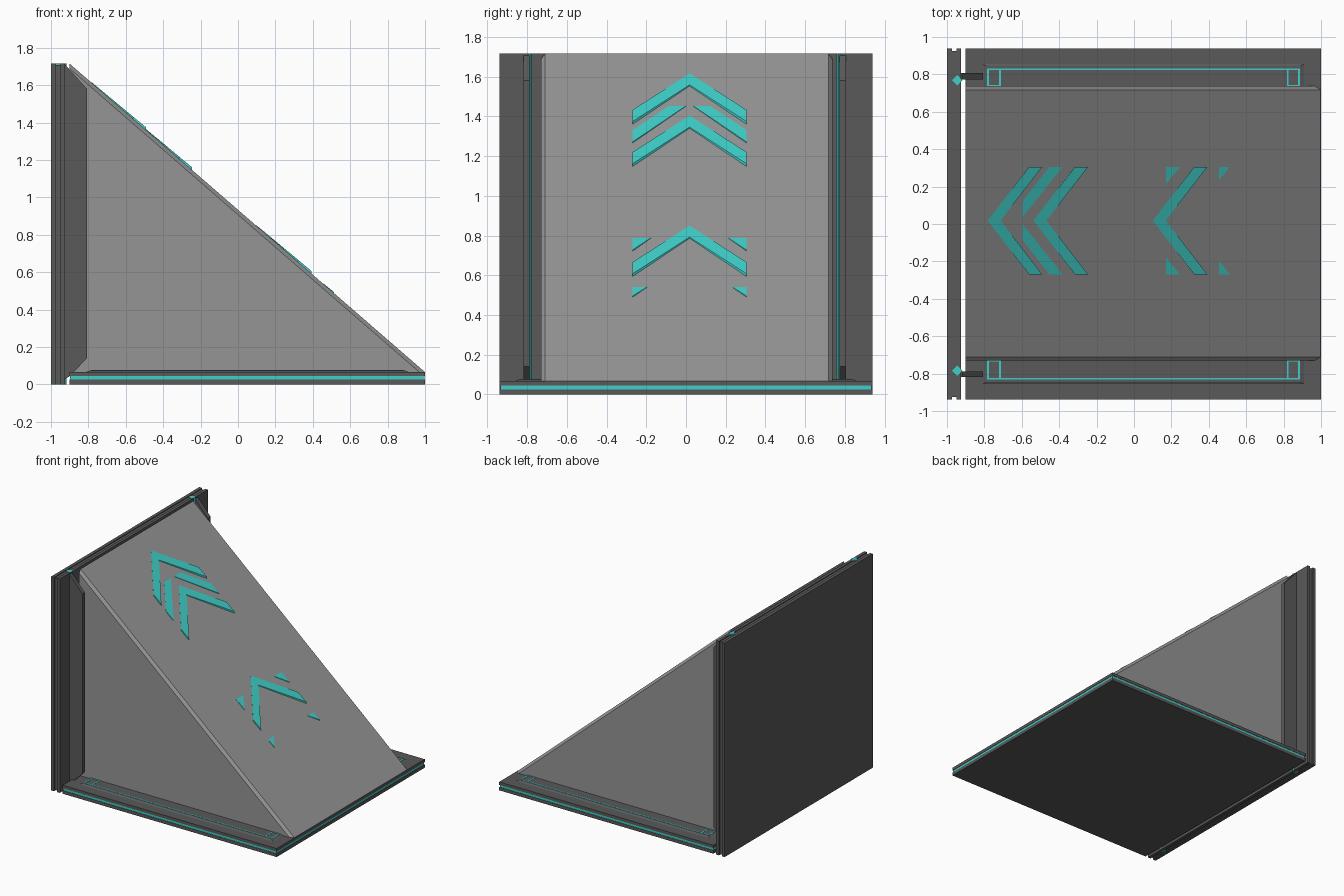
import bpy, bmesh

if "Cube" in bpy.data.objects:
    bpy.data.objects.remove(bpy.data.objects["Cube"])


def material(name, rgb):
    m = bpy.data.materials.new(name)
    m.diffuse_color = (*rgb, 1)
    m.use_nodes = True
    m.node_tree.nodes["Principled BSDF"].inputs["Base Color"].default_value = m.diffuse_color
    return m


TEAL = material("teal", (0.05, 0.62, 0.58))
DARK = material("dark_grey", (0.1, 0.1, 0.1))
MID = material("mid_grey", (0.3, 0.3, 0.3))


def finish(name, bm, mat):
    bmesh.ops.recalc_face_normals(bm, faces=bm.faces)
    me = bpy.data.meshes.new(name)
    bm.to_mesh(me)
    bm.free()
    ob = bpy.data.objects.new(name, me)
    ob.data.materials.append(mat)
    bpy.context.collection.objects.link(ob)
    return ob


def loft(name, a, b, mat):
    """Solid between two matching outlines."""
    bm = bmesh.new()
    va = [bm.verts.new(p) for p in a]
    vb = [bm.verts.new(p) for p in b]
    bm.faces.new(va)
    bm.faces.new(vb[::-1])
    n = len(a)
    for i in range(n):
        j = (i + 1) % n
        bm.faces.new((va[i], vb[i], vb[j], va[j]))
    return finish(name, bm, mat)


def rect(x0, x1, y0, y1, z):
    return [(x0, y0, z), (x1, y0, z), (x1, y1, z), (x0, y1, z)]


def box(name, x0, x1, y0, y1, z0, z1, mat):
    return loft(name, rect(x0, x1, y0, y1, z0), rect(x0, x1, y0, y1, z1), mat)


W, H = 0.938, 1.715

# base: two plates with a glowing core between
box("base_bottom_plate", -0.9, 1, -W, W, 0, 0.026, DARK)
box("base_core", -0.897, 0.997, -W + 0.003, W - 0.003, 0.026, 0.044, TEAL)
box("base_top_plate", -0.9, 1, -W, W, 0.044, 0.068, DARK)

# wall: two plates around an inset core
box("wall_back_plate", -1, -0.974, -W, W, 0, H, DARK)
box("wall_core", -0.974, -0.948, -W + 0.012, W - 0.012, 0.006, H - 0.006, DARK)
box("wall_front_plate", -0.948, -0.924, -W, W, 0, H, DARK)

# ramp wedge with chamfered slope edges
bm = bmesh.new()
tri = [(-0.9, 0.066), (1, 0.066), (-0.9, H)]
f = bm.faces.new([bm.verts.new((x, -0.73, z)) for x, z in tri])
ext = bmesh.ops.extrude_face_region(bm, geom=[f])
for v in ext["geom"]:
    if isinstance(v, bmesh.types.BMVert):
        v.co.y = 0.737
slope = [e for e in bm.edges
         if abs(e.verts[0].co.x - e.verts[1].co.x) > 0.1
         and abs(e.verts[0].co.z - e.verts[1].co.z) > 0.1]
bmesh.ops.bevel(bm, geom=slope, offset=0.02, segments=1, affect='EDGES')
finish("ramp", bm, MID)


def slope_z(x):
    return 0.066 + (1 - x) * (H - 0.066) / 1.9


def marking(name, pts, lift0, lift1):
    """Thin slab on the slope, rising toward its lower edge."""
    xs = [p[0] for p in pts]
    lo, hi = min(xs), max(xs)
    top = [(x, y, slope_z(x) + lift0 + (lift1 - lift0) * (x - lo) / (hi - lo))
           for x, y in pts]
    bottom = [(x, y, slope_z(x) - 0.004) for x, y in pts]
    loft(name, bottom, top, TEAL)


# full chevrons
CY, HALF, RUN, THICK = 0.018, 0.287, 0.222, 0.07
for i, x in enumerate((-0.783, -0.538, 0.1)):
    out = [(x, CY), (x + RUN, CY + HALF), (x + RUN + THICK, CY + HALF),
           (x + THICK, CY), (x + RUN + THICK, CY - HALF), (x + RUN, CY - HALF)]
    marking(f"chevron_{i}", out, 0.003, 0.014)

# partly sunken chevron pieces, mirrored about the centre line
pieces = {
    "upper": [(-0.595, 0.019), (-0.595, 0.105), (-0.452, 0.287),
              (-0.382, 0.287)],
    "middle": [(0.17, 0.195), (0.17, 0.287), (0.245, 0.287)],
    "lower": [(0.455, 0.215), (0.455, 0.287), (0.512, 0.287)],
}
for key, pts in pieces.items():
    for s, tag in ((1, "left"), (-1, "right")):
        marking(f"chevron_piece_{key}_{tag}",
                [(x, CY + s * y) for x, y in pts], 0.002, 0.006)

for s, tag, shift in ((1, "left", 0.004), (-1, "right", -0.003)):
    # raised side panel with sloped edges
    def span(a, b):
        return sorted((s * a, s * b))
    y0, y1 = span(0.72, 0.86)
    u0, u1 = span(0.73, 0.845)
    loft(f"side_panel_{tag}", rect(-0.815, 0.915, y0, y1, 0.066),
         rect(-0.79, 0.89, u0, u1, 0.075), DARK)
    # teal inlay: long line plus a small rectangle at each end
    t, a, b = 0.009, 0.73 + shift, 0.832
    ya, yb = span(b - t, b)
    box(f"inlay_line_{tag}", -0.785, 0.887, ya, yb, 0.07, 0.077, TEAL)
    ia, ib = span(a, b - t)
    ja, jb = span(a, a + t)
    for k, (x0, x1) in enumerate(((-0.785, -0.712), (0.817, 0.887))):
        box(f"inlay_{tag}_{k}_a", x0, x0 + t, ia, ib, 0.07, 0.077, TEAL)
        box(f"inlay_{tag}_{k}_b", x1 - t, x1, ia, ib, 0.07, 0.077, TEAL)
        box(f"inlay_{tag}_{k}_c", x0 + t, x1 - t, ja, jb, 0.07, 0.077, TEAL)

# diamond rods in the wall and chamfered fins beside the ramp
for tag, ry, f0, f1 in (("left", 0.768, 0.772, 0.806),
                        ("right", -0.785, -0.818, -0.788)):
    r = 0.028
    dia = [(-0.945 - r, ry), (-0.945, ry - r), (-0.945 + r, ry), (-0.945, ry + r)]
    loft(f"wall_rod_{tag}", [(x, y, 0.001) for x, y in dia],
         [(x, y, H + 0.002) for x, y in dia], TEAL)
    prof = [(-0.926, 0.03), (-0.905, 0.04), (-0.807, 0.14), (-0.807, 1.58),
            (-0.92, H - 0.01), (-0.926, H - 0.01)]
    loft(f"fin_{tag}", [(x, f0, z) for x, z in prof],
         [(x, f1, z) for x, z in prof], DARK)
